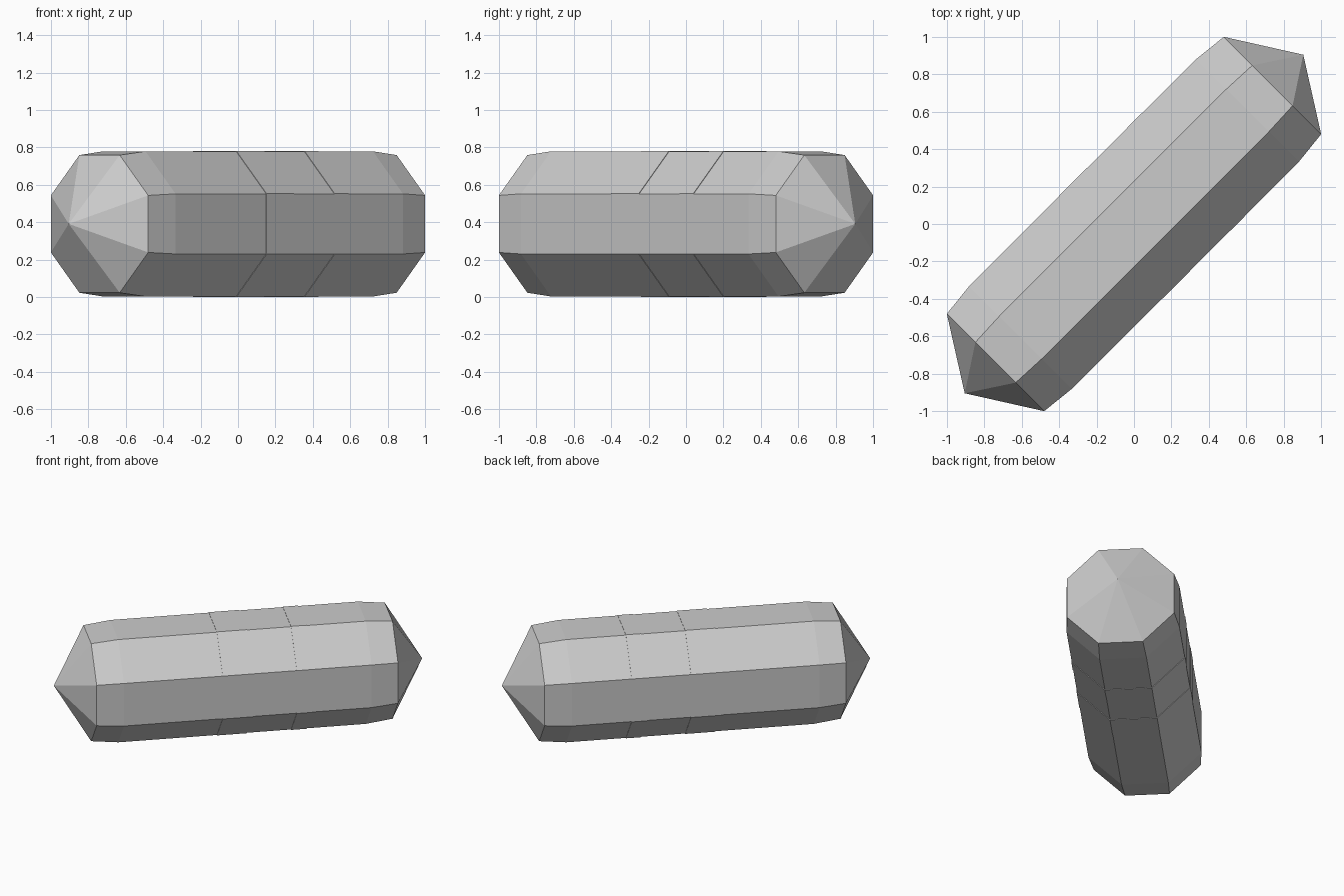
import bpy, bmesh, math
from mathutils import Matrix

if "Cube" in bpy.data.objects:
    bpy.data.objects.remove(bpy.data.objects["Cube"])

SIDES = 8
CENTRE_Z = 0.391
FLAT = math.cos(math.pi / SIDES)  # centre-to-flat over centre-to-corner

grey = bpy.data.materials.new("grey")
grey.diffuse_color = (0.6, 0.6, 0.6, 1)
grey.use_nodes = True
grey.node_tree.nodes["Principled BSDF"].inputs["Base Color"].default_value = grey.diffuse_color

# lay the long axis along the x = y diagonal
PLACE = (Matrix.Translation((0, 0, CENTRE_Z)) @ Matrix.Rotation(math.radians(45), 4, 'Z')
         @ Matrix.Rotation(math.radians(90), 4, 'Y'))


def octagon_rod(name, profile):
    """Octagonal solid from (position along axis, centre-to-flat distance); zero makes a point."""
    bm = bmesh.new()
    rings = []
    for s, r in profile:
        count = SIDES if r else 1
        ring = []
        for i in range(count):
            a = (i + 0.5) * 2 * math.pi / SIDES
            ring.append(bm.verts.new((r / FLAT * math.cos(a), r / FLAT * math.sin(a), s)))
        rings.append(ring)
    for lo, hi in zip(rings, rings[1:]):
        for i in range(SIDES):
            j = (i + 1) % SIDES
            quad = [lo[i % len(lo)], lo[j % len(lo)], hi[j % len(hi)], hi[i % len(hi)]]
            bm.faces.new(list(dict.fromkeys(quad)))
    for ring in (rings[0], rings[-1]):
        if len(ring) > 1:
            bm.faces.new(ring)
    bmesh.ops.recalc_face_normals(bm, faces=bm.faces)
    bm.transform(PLACE)
    mesh = bpy.data.meshes.new(name)
    bm.to_mesh(mesh)
    bm.free()
    mesh.materials.append(grey)
    obj = bpy.data.objects.new(name, mesh)
    bpy.context.collection.objects.link(obj)


# main bar with tapered shoulders and pointed ends
half = [(1.28, 0), (1.047, 0.368), (0.86, 0.388)]
octagon_rod("bar", [(-s, r) for s, r in half] + [(s, r) for s, r in reversed(half)])

# two very thin raised bands
for name, start, end in (("wide_band", -0.175, 0.034), ("narrow_band", 0.34, 0.446)):
    octagon_rod(name, [(start, 0.391), (end, 0.391)])
